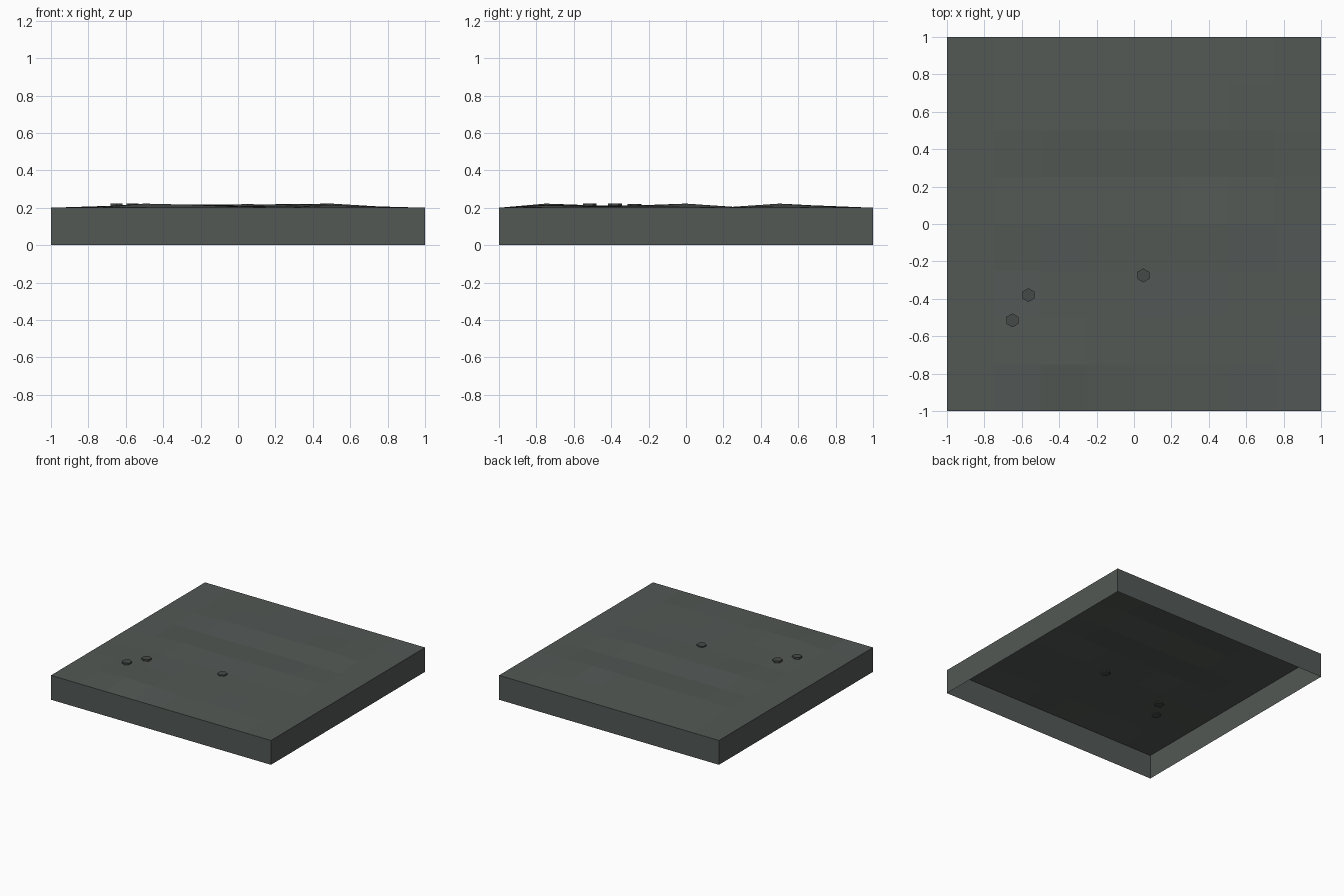
import bpy, bmesh, math

if "Cube" in bpy.data.objects:
    bpy.data.objects.remove(bpy.data.objects["Cube"])


def material(name, rgb):
    m = bpy.data.materials.new(name)
    m.diffuse_color = (*rgb, 1)
    m.use_nodes = True
    m.node_tree.nodes["Principled BSDF"].inputs["Base Color"].default_value = m.diffuse_color
    return m


stone = material("dark_stone", (0.085, 0.098, 0.09))
pebble_mat = material("pebble_stone", (0.06, 0.068, 0.064))


def finish(bm, name, mat):
    mesh = bpy.data.meshes.new(name)
    bm.to_mesh(mesh)
    bm.free()
    mesh.materials.append(mat)
    obj = bpy.data.objects.new(name, mesh)
    bpy.context.collection.objects.link(obj)
    return obj


# Bump heights in millimetre-like units, rows from y=-0.75 to y=0.75
BUMPS = [
    [5, 22, 16, 5, 8, 13, 5],
    [8, 13, 10, 9, 10, 8, 6],
    [5, 8, 8, 12, 13, 9, 6],
    [6, 20, 15, 16, 18, 22, 7],
    [4, 5, 4, 4, 5, 5, 4],
    [5, 16, 16, 17, 19, 22, 7],
    [5, 7, 8, 9, 10, 9, 6],
]

# Ground tile: gently uneven 8 x 8 top with open-bottomed skirt
bm = bmesh.new()
bmesh.ops.create_grid(bm, x_segments=8, y_segments=8, size=1)
for v in bm.verts:
    i, j = round(v.co.x * 4) + 3, round(v.co.y * 4) + 3
    inside = 0 <= i < 7 and 0 <= j < 7
    v.co.z = 0.2 + (BUMPS[j][i] / 1000 if inside else 0)
rim = [e for e in bm.edges if e.is_boundary]
skirt = bmesh.ops.extrude_edge_only(bm, edges=rim)["geom"]
for v in skirt:
    if isinstance(v, bmesh.types.BMVert):
        v.co.z = 0
bmesh.ops.recalc_face_normals(bm, faces=bm.faces)
top = max(bm.faces, key=lambda f: f.calc_center_median().z)
if top.normal.z < 0:
    bmesh.ops.reverse_faces(bm, faces=bm.faces)
finish(bm, "ground_tile", stone)

# Flat six-sided pebbles set into the surface
for n, (x, y, z) in enumerate([(-0.65, -0.515, 0.213), (-0.565, -0.38, 0.213),
                               (0.05, -0.275, 0.211)]):
    bm = bmesh.new()
    bmesh.ops.create_cone(bm, cap_ends=True, segments=6, radius1=0.037,
                          radius2=0.037, depth=0.02)
    obj = finish(bm, f"pebble_{n + 1}", pebble_mat)
    obj.location = (x, y, z)
